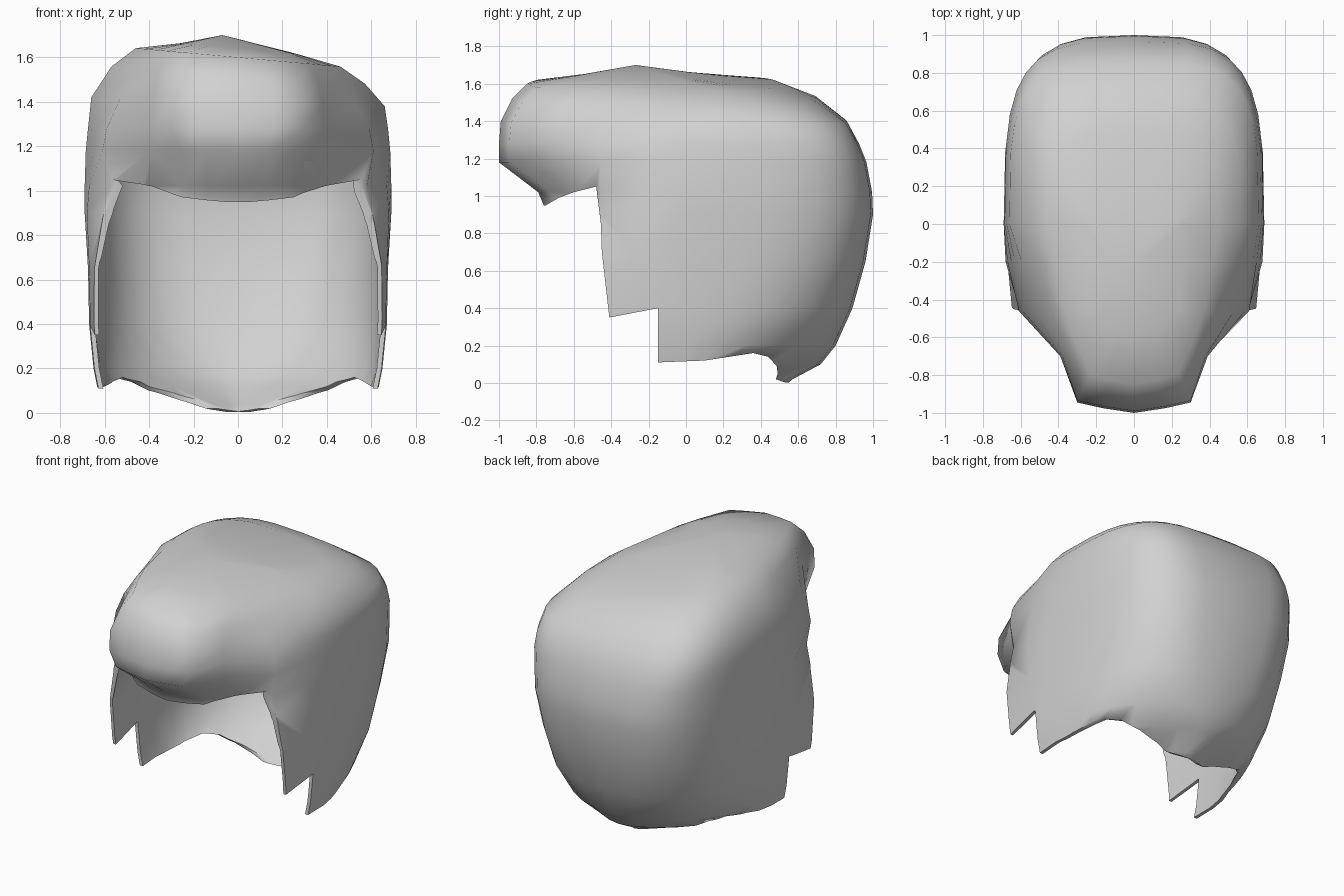
import bpy, bmesh, math

cube = bpy.data.objects.get("Cube")
if cube:
    bpy.data.objects.remove(cube, do_unlink=True)

grey = bpy.data.materials.new("light_grey")
grey.use_nodes = True
COLOUR = (0.64, 0.64, 0.64, 1)
grey.diffuse_color = COLOUR
grey.node_tree.nodes["Principled BSDF"].inputs["Base Color"].default_value = COLOUR


def make_object(name, bm):
    bmesh.ops.recalc_face_normals(bm, faces=bm.faces)
    mesh = bpy.data.meshes.new(name)
    bm.to_mesh(mesh)
    bm.free()
    obj = bpy.data.objects.new(name, mesh)
    bpy.context.collection.objects.link(obj)
    mesh.materials.append(grey)
    return obj


# Height, front y, fringe corner x, fringe root (x, y), temple x, side x, half width, back y, squareness
LEVELS = [
    (-0.20, -0.72, 0.25, 0.42, -0.57, 0.50, 0.54, 0.55, 0.30, 1.2),
    (0.02, -0.72, 0.25, 0.42, -0.57, 0.58, 0.60, 0.60, 0.57, 1.2),
    (0.10, -0.72, 0.25, 0.42, -0.57, 0.61, 0.625, 0.63, 0.72, 1.6),
    (0.20, -0.72, 0.25, 0.42, -0.57, 0.63, 0.645, 0.65, 0.80, 2.1),
    (0.40, -0.72, 0.25, 0.42, -0.57, 0.645, 0.665, 0.67, 0.89, 2.6),
    (0.65, -0.72, 0.25, 0.42, -0.57, 0.645, 0.67, 0.675, 0.96, 3.0),
    (0.90, -0.74, 0.25, 0.42, -0.57, 0.605, 0.68, 0.69, 1.00, 3.3),
    (1.02, -0.79, 0.25, 0.42, -0.57, 0.58, 0.67, 0.69, 0.995, 3.4),
    (1.18, -1.00, 0.25, 0.39, -0.69, 0.61, 0.65, 0.685, 0.965, 3.8),
    (1.28, -1.00, 0.30, 0.39, -0.70, 0.59, 0.63, 0.675, 0.925, 4.0),
    (1.40, -0.99, 0.30, 0.38, -0.70, 0.53, 0.595, 0.66, 0.86, 3.9),
    (1.52, -0.93, 0.27, 0.36, -0.66, 0.44, 0.51, 0.57, 0.70, 3.3),
    (1.60, -0.85, 0.23, 0.32, -0.60, 0.37, 0.42, 0.46, 0.49, 3.0),
    (1.64, -0.60, 0.13, 0.19, -0.50, 0.24, 0.255, 0.26, 0.05, 2.2),
]
BACK_STEPS = 8


def outline(front, corner, root_x, root_y, temple, side, width, back, n):
    """Closed ring from front centre round the left side, the back and the right side."""
    half = [(0, front), (corner * 0.55, front + 0.025), (corner, front + 0.055),
            (root_x, root_y), (temple, -0.46), (side, -0.2)]
    for i in range(BACK_STEPS):
        a = math.pi / 2 * i / BACK_STEPS
        half.append((width * math.cos(a) ** (2 / n), back * math.sin(a) ** (2 / n)))
    half.append((0, back))
    return half + [(-x, y) for x, y in reversed(half[1:-1])]


# Hair: rings lofted into a closed shell, crown leaning slightly to one side
bm = bmesh.new()
rings = []
for z, *shape in LEVELS:
    lean = 0.09 * min(max((z - 1.3) / 0.3, 0), 1)
    rings.append([bm.verts.new((x, y, z - lean * x)) for x, y in outline(*shape)])
for low, high in zip(rings, rings[1:]):
    for i in range(len(low)):
        j = (i + 1) % len(low)
        bm.faces.new((low[i], low[j], high[j], high[i]))
bm.faces.new(rings[0][::-1])
crown = bm.verts.new((-0.07, -0.27, 1.70))
top = rings[-1]
for i in range(len(top)):
    bm.faces.new((top[i], top[(i + 1) % len(top)], crown))
hair = make_object("hair", bm)
solid = hair.modifiers.new("thickness", 'SOLIDIFY')
solid.thickness = 0.022
solid.offset = -1

# Cutter: side profile of the face opening, side locks and nape
PROFILE = [(-2, 0.9), (-0.80, 0.945), (-0.75, 0.95), (-0.68, 0.99), (-0.60, 1.02),
           (-0.48, 1.05), (-0.455, 0.85), (-0.45, 0.70), (-0.41, 0.35), (-0.15, 0.40),
           (-0.15, 0.11), (0.10, 0.12), (0.36, 0.16), (0.44, 0.14), (0.485, 0.09),
           (0.49, 0.05), (0.48, 0.02), (0.53, 0.003), (1.2, 0.0), (1.2, -1), (-2, -1)]
bm = bmesh.new()
face = bm.faces.new([bm.verts.new((-1, y, z)) for y, z in PROFILE])
extruded = bmesh.ops.extrude_face_region(bm, geom=[face])
bmesh.ops.translate(bm, vec=(2, 0, 0),
                    verts=[v for v in extruded["geom"] if isinstance(v, bmesh.types.BMVert)])
cutter = make_object("opening_cutter", bm)
cutter.hide_render = True
cut = hair.modifiers.new("opening", 'BOOLEAN')
cut.operation = 'DIFFERENCE'
cut.solver = 'EXACT'
cut.object = cutter

# Apply the modifiers, drop the cutter and smooth the hair
bpy.ops.object.select_all(action='DESELECT')
hair.select_set(True)
bpy.context.view_layer.objects.active = hair
for name in ("thickness", "opening"):
    bpy.ops.object.modifier_apply(modifier=name)
bpy.data.objects.remove(cutter, do_unlink=True)
bpy.ops.object.shade_smooth_by_angle(angle=math.radians(60))
